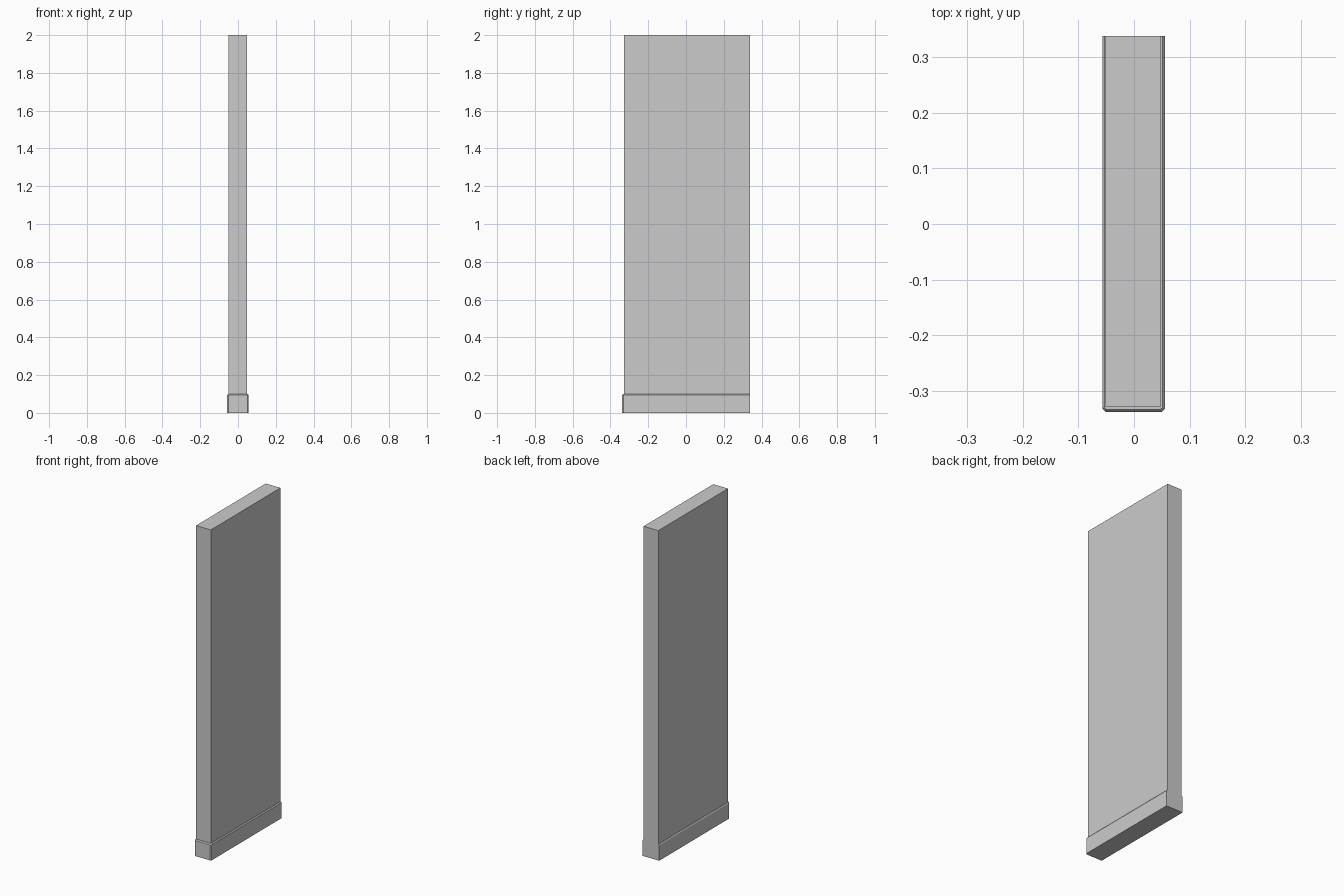
import bpy, bmesh

if "Cube" in bpy.data.objects:
    bpy.data.objects.remove(bpy.data.objects["Cube"])

BACK = 0.338

# Horizontal outline: square at the flush back end, cut corners at the front
def outline(bm, left, right, front, cut, z):
    pts = [(left, BACK), (left, front + cut), (left + cut, front),
           (right - cut, front), (right, front + cut), (right, BACK)]
    return [bm.verts.new((x, y, z)) for x, y in pts]

bm = bmesh.new()

# Skirting, its bevelled top lip, then the tall wall slab
sections = [
    (-0.057, 0.056, -0.338, 0.006, 0.0),
    (-0.057, 0.056, -0.338, 0.006, 0.094),
    (-0.053, 0.051, -0.333, 0.003, 0.1),
    (-0.051, 0.048, -0.329, 0.0, 0.1),
    (-0.051, 0.048, -0.329, 0.0, 2.0),
]
rings = [outline(bm, *s) for s in sections]
for a, b in zip(rings, rings[1:]):
    for i in range(5):
        bm.faces.new((a[i], a[i + 1], b[i + 1], b[i]))

# Bottom, top and one continuous flush back face
bm.faces.new(rings[0])
bm.faces.new(rings[-1])
bm.faces.new([r[0] for r in rings] + [r[5] for r in reversed(rings)])

bmesh.ops.remove_doubles(bm, verts=bm.verts[:], dist=1e-5)
bmesh.ops.recalc_face_normals(bm, faces=bm.faces[:])
mesh = bpy.data.meshes.new("wall_panel")
bm.to_mesh(mesh)
bm.free()
obj = bpy.data.objects.new("wall_panel_with_skirting", mesh)
bpy.context.collection.objects.link(obj)
